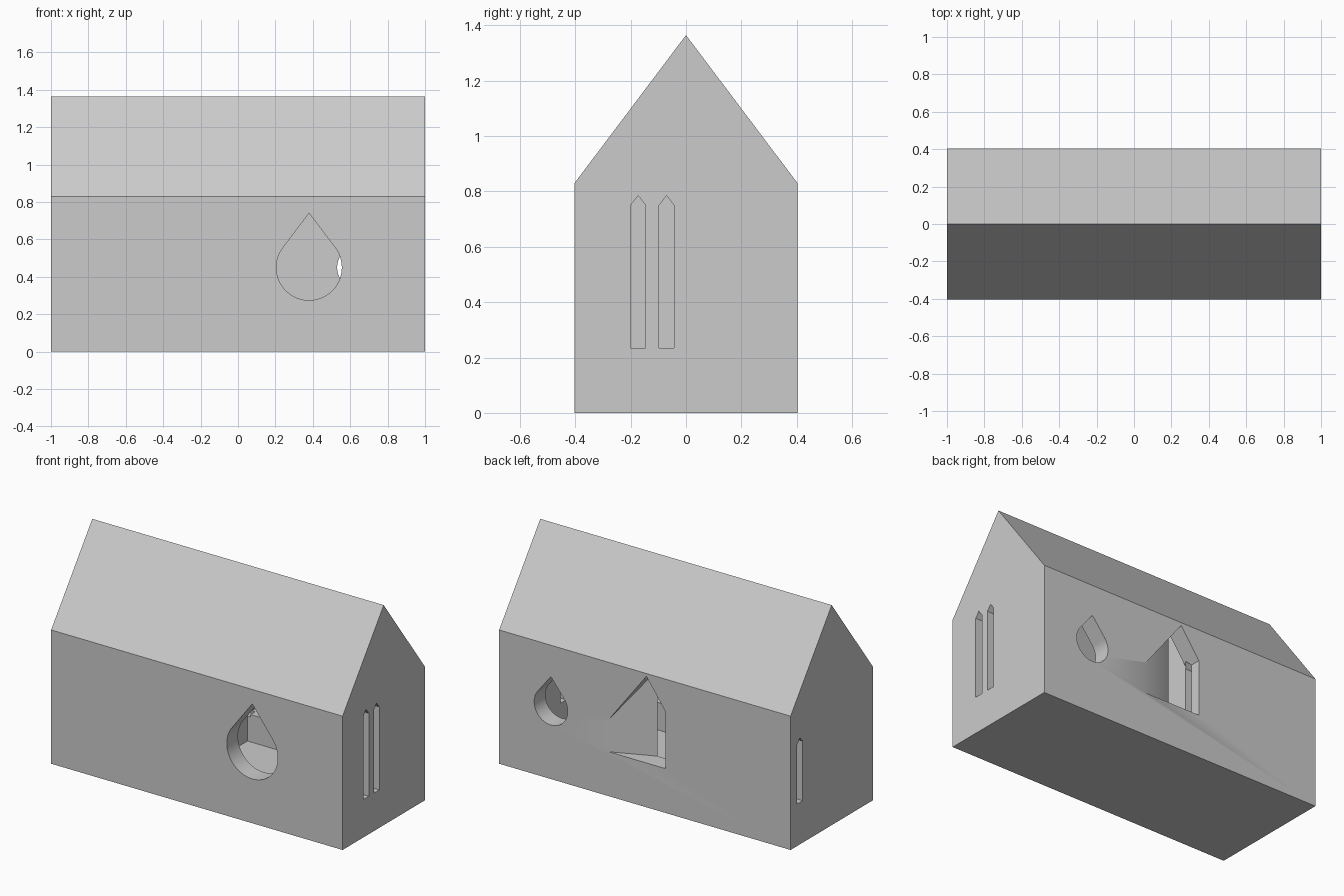
import bpy, bmesh, math
from mathutils import Vector

cube = bpy.data.objects.get("Cube")
if cube:
    bpy.data.objects.remove(cube)

HALF_DEPTH, EAVE, RIDGE = 0.403, 0.83, 1.365
WALL = 0.11
INNER = HALF_DEPTH - WALL

grey = bpy.data.materials.new("plain grey")
grey.use_nodes = True
colour = (0.6, 0.6, 0.6, 1)
grey.diffuse_color = colour
grey.node_tree.nodes["Principled BSDF"].inputs["Base Color"].default_value = colour


def prism(name, profile, axis, start, end, cut=None):
    """Extrude a (horizontal, z) profile along x or y; optionally slice it by a plane."""
    bm = bmesh.new()
    place = (lambda h, z: (start, h, z)) if axis == "x" else (lambda h, z: (h, start, z))
    face = bm.faces.new([bm.verts.new(place(h, z)) for h, z in profile])
    step = Vector((end - start, 0, 0) if axis == "x" else (0, end - start, 0))
    grown = bmesh.ops.extrude_face_region(bm, geom=[face], use_keep_orig=True)["geom"]
    bmesh.ops.translate(bm, vec=step, verts=[v for v in grown if isinstance(v, bmesh.types.BMVert)])
    if cut:
        point, normal = cut
        bmesh.ops.bisect_plane(bm, geom=bm.verts[:] + bm.edges[:] + bm.faces[:],
                               plane_co=point, plane_no=normal, clear_outer=True)
        bmesh.ops.holes_fill(bm, edges=[e for e in bm.edges if e.is_boundary], sides=0)
    bmesh.ops.recalc_face_normals(bm, faces=bm.faces[:])
    mesh = bpy.data.meshes.new(name)
    bm.to_mesh(mesh)
    bm.free()
    mesh.materials.append(grey)
    obj = bpy.data.objects.new(name, mesh)
    bpy.context.collection.objects.link(obj)
    return obj


def gable(half, base, eave, ridge):
    return [(-half, base), (half, base), (half, eave), (0, ridge), (-half, eave)]


def slit(left, right, base, shoulder, tip):
    return [(left, base), (right, base), (right, shoulder), ((left + right) / 2, tip), (left, shoulder)]


def teardrop(x, z, radius, tip, steps=64):
    """Circle below, straight tangents meeting at a point above."""
    gap = math.acos(radius / tip)
    points = [(x, z + tip)]
    for i in range(steps + 1):
        a = gap + (2 * math.pi - 2 * gap) * i / steps
        points.append((x + radius * math.sin(a), z + radius * math.cos(a)))
    return points


# Gabled block
house = prism("house", gable(HALF_DEPTH, 0, EAVE, RIDGE), "x", -1, 1)

# Room hollowed out of one half, following the roof slope
slope = (RIDGE - EAVE) / HALF_DEPTH
inner_ridge = RIDGE - WALL * math.hypot(1, slope)
cutters = [prism("room_cutter", gable(INNER, 0.105, inner_ridge - INNER * slope, inner_ridge),
                 "x", -0.14, 1 - WALL)]

# Teardrop windows, front and back
cutters.append(prism("front_drop_cutter", teardrop(0.38, 0.45, 0.175, 0.29), "y", -0.6, -0.2))
cutters.append(prism("back_drop_cutter", teardrop(0.645, 0.45, 0.115, 0.185), "y", 0.2, 0.6))

# Pointed slits in the end wall, and a long one through the solid half
for left in (-0.2, -0.097):
    cutters.append(prism("end_slit_cutter", slit(left, left + 0.054, 0.235, 0.75, 0.785), "x", 0.8, 1.2))
cutters.append(prism("long_slit_cutter", slit(0.284, 0.338, 0.26, 0.63, 0.66), "x", -1.2, -0.12))

# Back window with one splayed side
outline = [(-0.14, 0.275), (0.25, 0.275), (0.25, 0.473), (-0.01, 0.812), (-0.14, 0.63)]
splay = Vector((WALL, -0.26, 0)).normalized()
cutters.append(prism("back_window_cutter", outline, "y", 0.22, 0.6,
                     ((0.25, HALF_DEPTH, 0), splay)))

for cutter in cutters:
    cutter.hide_render = True
    mod = house.modifiers.new(cutter.name, "BOOLEAN")
    mod.operation = "DIFFERENCE"
    mod.solver = "EXACT"
    mod.object = cutter

# Bake the cuts and drop the helpers
bpy.context.view_layer.update()
graph = bpy.context.evaluated_depsgraph_get()
baked = bpy.data.meshes.new_from_object(house.evaluated_get(graph))
house.modifiers.clear()
house.data = baked
for cutter in cutters:
    bpy.data.objects.remove(cutter)

baked.materials.clear()
baked.materials.append(grey)
for poly in baked.polygons:
    poly.material_index = 0

bpy.ops.object.select_all(action="DESELECT")
house.select_set(True)
bpy.context.view_layer.objects.active = house
bpy.ops.object.shade_smooth_by_angle(angle=math.radians(25))
